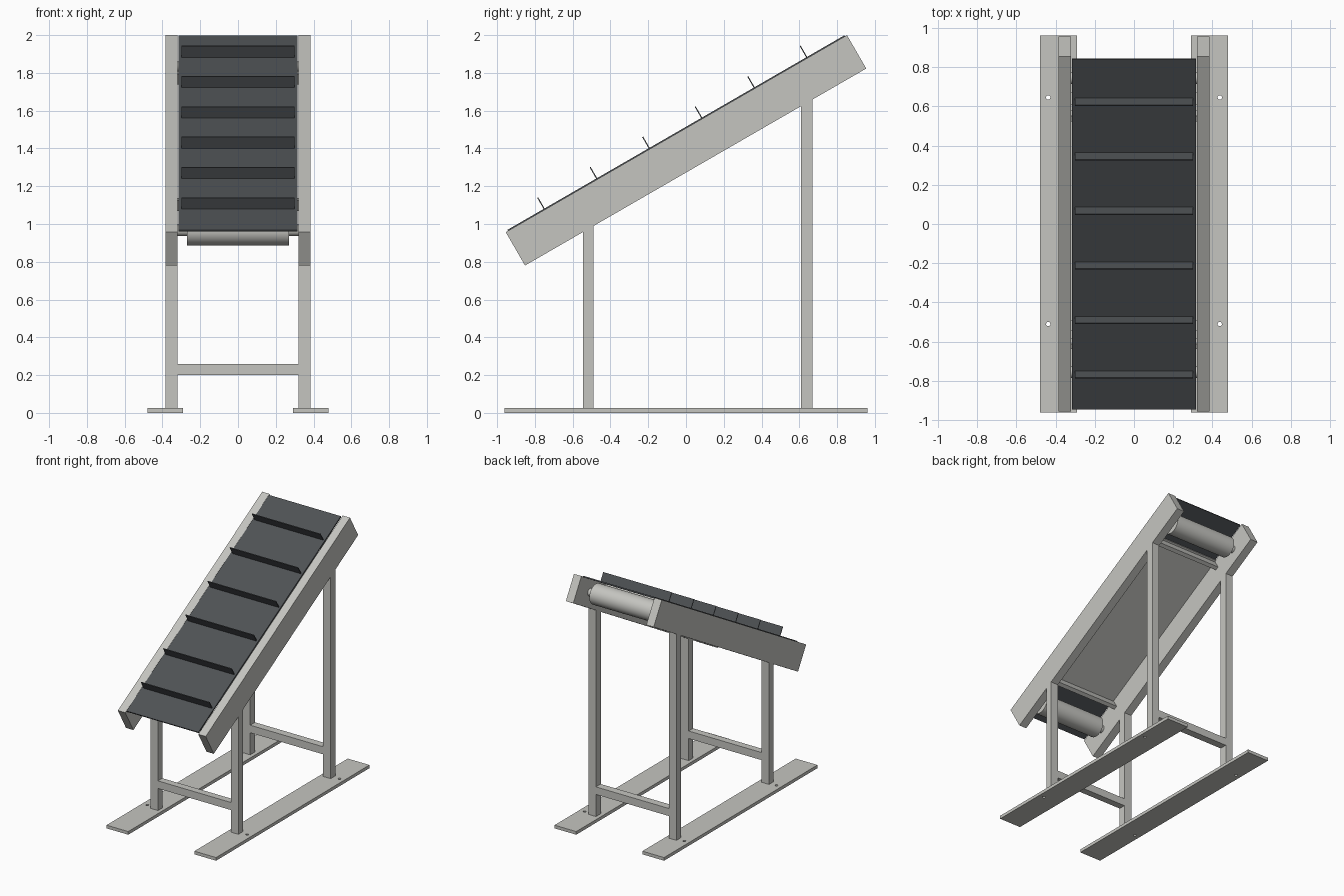
import bpy
import bmesh
from math import radians
from mathutils import Matrix, Vector

default = bpy.data.objects.get("Cube")
if default:
    bpy.data.objects.remove(default, do_unlink=True)


def material(name, color):
    mat = bpy.data.materials.new(name)
    mat.use_nodes = True
    mat.diffuse_color = (*color, 1)
    mat.node_tree.nodes["Principled BSDF"].inputs["Base Color"].default_value = (*color, 1)
    return mat


GREY = material("light grey metal", (0.56, 0.56, 0.53))
DARK = material("dark grey rubber", (0.077, 0.084, 0.091))

# Inclined frame: local y runs up the slope, local z is normal to the belt
SLOPE = Matrix.Translation((0, 0, 1.39)) @ Matrix.Rotation(radians(30), 4, "X")
FLAT = Matrix.Identity(4)


def finish(name, bm, mat, matrix=FLAT):
    bmesh.ops.recalc_face_normals(bm, faces=bm.faces)
    mesh = bpy.data.meshes.new(name)
    bm.to_mesh(mesh)
    bm.free()
    mesh.materials.append(mat)
    obj = bpy.data.objects.new(name, mesh)
    obj.matrix_world = matrix
    bpy.context.collection.objects.link(obj)
    return obj


def box(name, x, y, z, mat, matrix=FLAT):
    """Box from (min, max) ranges on each axis."""
    bm = bmesh.new()
    bmesh.ops.create_cube(bm, size=1)
    for v in bm.verts:
        v.co = Vector([(r[0] + r[1]) / 2 + c * (r[1] - r[0]) for c, r in zip(v.co, (x, y, z))])
    return finish(name, bm, mat, matrix)


def cylinder(name, radius, length, mat, matrix, segments=32):
    bm = bmesh.new()
    bmesh.ops.create_cone(bm, cap_ends=True, segments=segments, radius1=radius,
                          radius2=radius, depth=length)
    return finish(name, bm, mat, matrix)


def activate(obj):
    bpy.ops.object.select_all(action="DESELECT")
    obj.select_set(True)
    bpy.context.view_layer.objects.active = obj


def rail_bottom(y):
    """Height of the underside of the side rails."""
    a = SLOPE @ Vector((0, -1, -0.102))
    b = SLOPE @ Vector((0, 1, -0.102))
    return a.z + (y - a.y) * (b.z - a.z) / (b.y - a.y)


INNER, OUTER = 0.32, 0.385
LEGS = {"front": (-0.545, -0.49), "back": (0.61, 0.67)}

for side, s in (("left", 1), ("right", -1)):
    xs = sorted((s * INNER, s * OUTER))
    box(f"{side}_side_rail", xs, (-1.043, 1.043), (-0.102, 0.102), GREY, SLOPE)

    # Legs with tops cut to the slope
    for end, ys in LEGS.items():
        leg = box(f"{end}_{side}_leg", xs, ys, (0.025, 1), GREY)
        for v in leg.data.vertices:
            if v.co.z > 0.5:
                v.co.z = rail_bottom(v.co.y)

    # Floor plate with two bolt holes
    plate = box(f"{side}_floor_plate", sorted((s * 0.29, s * 0.48)), (-0.96, 0.96),
                (0, 0.025), GREY)
    for y in (-0.51, 0.645):
        cutter = cylinder("hole_cutter", 0.011, 0.2, GREY,
                          Matrix.Translation((s * 0.437, y, 0)), 16)
        cutter.hide_render = True
        activate(plate)
        mod = plate.modifiers.new("bolt_hole", "BOOLEAN")
        mod.operation, mod.solver, mod.object = "DIFFERENCE", "EXACT", cutter
        bpy.ops.object.modifier_apply(modifier=mod.name)
        bpy.data.objects.remove(cutter, do_unlink=True)

# Stretchers between the legs
for end, ys in LEGS.items():
    box(f"{end}_stretcher", (-INNER, INNER), ys, (0.2, 0.26), GREY)

# Belt, its support pan and the cleats
box("belt", (-0.315, 0.315), (-1.03, 1.03), (0.098, 0.108), DARK, SLOPE)
box("support_pan", (-0.315, 0.315), (-0.7, 0.7), (0.088, 0.098), GREY, SLOPE)
for i in range(6):
    y = -0.805 + 0.321 * i
    box(f"cleat_{i + 1}", (-0.3, 0.3), (y - 0.003, y + 0.003), (0.108, 0.176), DARK, SLOPE)

# Rollers, shafts and cross bars at both ends
for end, s in (("lower", -1), ("upper", 1)):
    box(f"{end}_cross_bar", (-INNER, INNER), sorted((s * 0.655, s * 0.685)),
        (0.025, 0.088), GREY, SLOPE)
    axis = SLOPE @ Matrix.Translation((0, s * 0.865, 0.01)) @ Matrix.Rotation(radians(90), 4, "Y")
    for part, radius, length in (("roller", 0.08, 0.54), ("shaft", 0.03, 2 * INNER)):
        obj = cylinder(f"{end}_{part}", radius, length, GREY, axis)
        activate(obj)
        bpy.ops.object.shade_smooth_by_angle(angle=radians(40))
